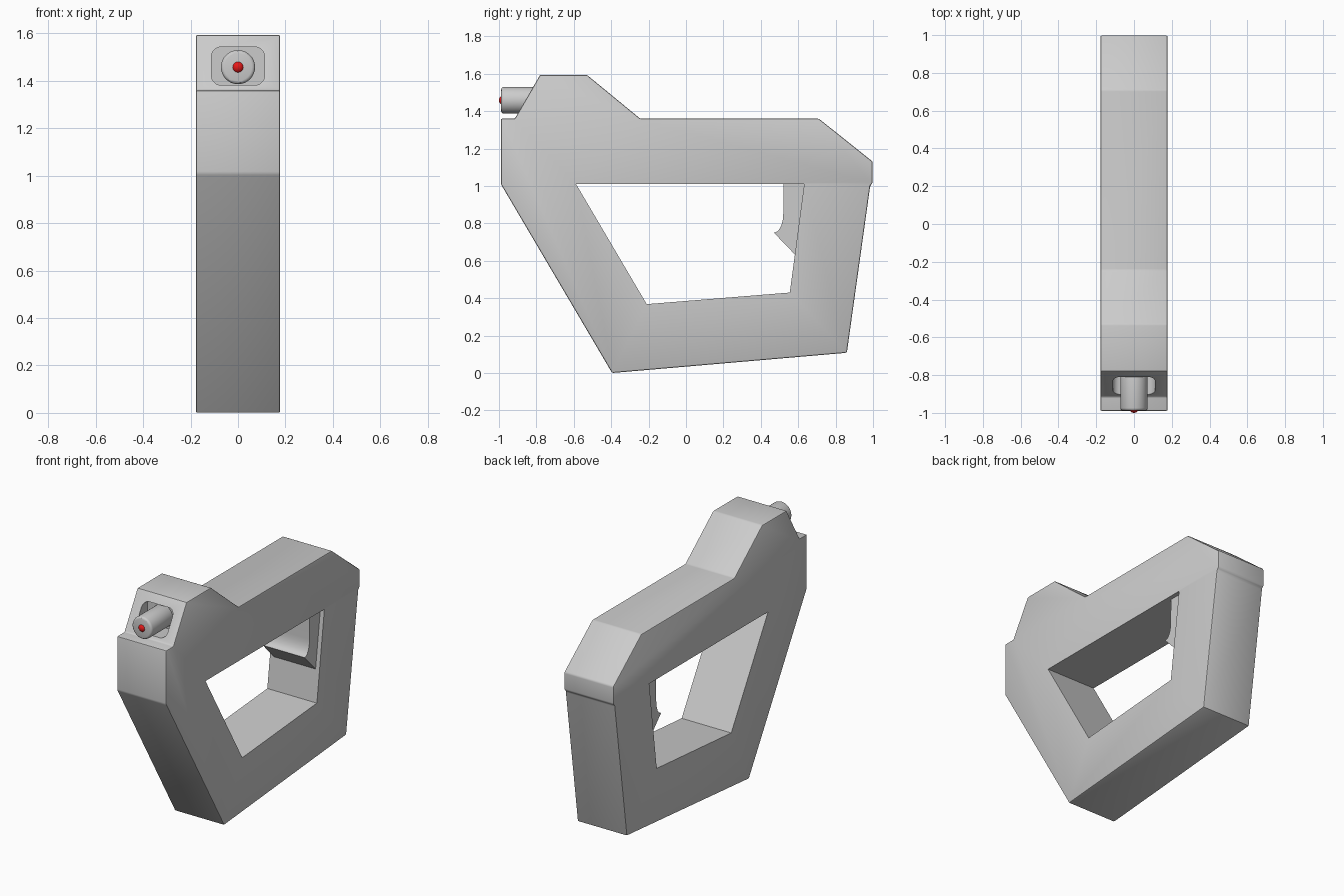
import bpy, bmesh, math
from mathutils import Vector

if "Cube" in bpy.data.objects:
    bpy.data.objects.remove(bpy.data.objects["Cube"])


def prism(name, pts, place, a, b, bevel=0.0):
    """Extrude a 2D profile from a to b; place(u, v, w) gives the 3D position."""
    bm = bmesh.new()
    lo = [bm.verts.new(place(u, v, a)) for u, v in pts]
    hi = [bm.verts.new(place(u, v, b)) for u, v in pts]
    bm.faces.new(lo)
    bm.faces.new(hi)
    for i in range(len(pts)):
        j = (i + 1) % len(pts)
        bm.faces.new((lo[i], lo[j], hi[j], hi[i]))
    bmesh.ops.recalc_face_normals(bm, faces=bm.faces)
    if bevel:
        edges = [e for e in bm.edges if e.calc_face_angle(0) > math.radians(29)]
        bmesh.ops.bevel(bm, geom=edges, offset=bevel, segments=2, profile=0.5,
                        affect='EDGES', clamp_overlap=True)
    me = bpy.data.meshes.new(name)
    bm.to_mesh(me)
    bm.free()
    ob = bpy.data.objects.new(name, me)
    bpy.context.collection.objects.link(ob)
    return ob


def activate(ob):
    bpy.ops.object.select_all(action='DESELECT')
    ob.select_set(True)
    bpy.context.view_layer.objects.active = ob


def smooth(ob):
    activate(ob)
    bpy.ops.object.shade_smooth_by_angle(angle=math.radians(30))


def cut(ob, cutter):
    activate(ob)
    mod = ob.modifiers.new("cut", 'BOOLEAN')
    mod.operation = 'DIFFERENCE'
    mod.solver = 'EXACT'
    mod.object = cutter
    bpy.ops.object.modifier_apply(modifier=mod.name)
    bpy.data.objects.remove(cutter)


def side(y, z, x):
    return Vector((x, y, z))


def front(x, z, y):
    return Vector((x, y, z))


HALF = 0.178

# Body: slab and loop grip in one side profile
outline = [(-0.99, 1.01), (-0.99, 1.36), (-0.915, 1.36), (-0.78, 1.594),
           (-0.53, 1.594), (-0.245, 1.36), (0.71, 1.36), (0.998, 1.13),
           (0.998, 1.015), (0.985, 1.002), (0.86, 0.108), (-0.395, 0.0)]
body = prism("body", outline, side, -HALF, HALF, bevel=0.008)

# Hand opening
opening = [(-0.588, 1.01), (0.632, 1.01), (0.555, 0.43), (-0.21, 0.368)]
cut(body, prism("opening_cutter", opening, side, -0.4, 0.4))

# Rounded pocket around the barrel
r, pocket = 0.04, []
for cx, cz, start in ((0.072, 1.503, 0), (-0.072, 1.503, 90),
                      (-0.072, 1.422, 180), (0.072, 1.422, 270)):
    for k in range(6):
        t = math.radians(start + 18 * k)
        pocket.append((cx + r * math.cos(t), cz + r * math.sin(t)))
cut(body, prism("pocket_cutter", pocket, front, -1.2, -0.77))
smooth(body)

# Trigger with a curved finger face
curve = [(0.52 - 0.05 * (1 - math.cos(t)) / 1.0, 0.85 - 0.10 * math.sin(t))
         for t in [math.radians(90) * k / 6 for k in range(7)]]
trigger = prism("trigger", [(0.522, 1.02)] + curve + [(0.595, 0.62), (0.66, 1.02)],
                side, -0.15, 0.15)
smooth(trigger)

# Barrel
bpy.ops.mesh.primitive_cylinder_add(vertices=32, radius=0.072, depth=0.25,
                                    location=(0, -0.863, 1.458),
                                    rotation=(math.pi / 2, 0, 0))
barrel = bpy.context.object
barrel.name = "barrel"
bev = barrel.modifiers.new("rim", 'BEVEL')
bev.width, bev.segments = 0.014, 3
bpy.ops.object.modifier_apply(modifier=bev.name)
smooth(barrel)

# Red tip
bpy.ops.mesh.primitive_uv_sphere_add(segments=24, ring_count=12, radius=0.027,
                                     location=(0, -0.973, 1.458))
tip = bpy.context.object
tip.name = "red_tip"
red = bpy.data.materials.new("red")
red.diffuse_color = (0.8, 0.01, 0.01, 1)
red.use_nodes = True
red.node_tree.nodes["Principled BSDF"].inputs["Base Color"].default_value = red.diffuse_color
tip.data.materials.append(red)
smooth(tip)
